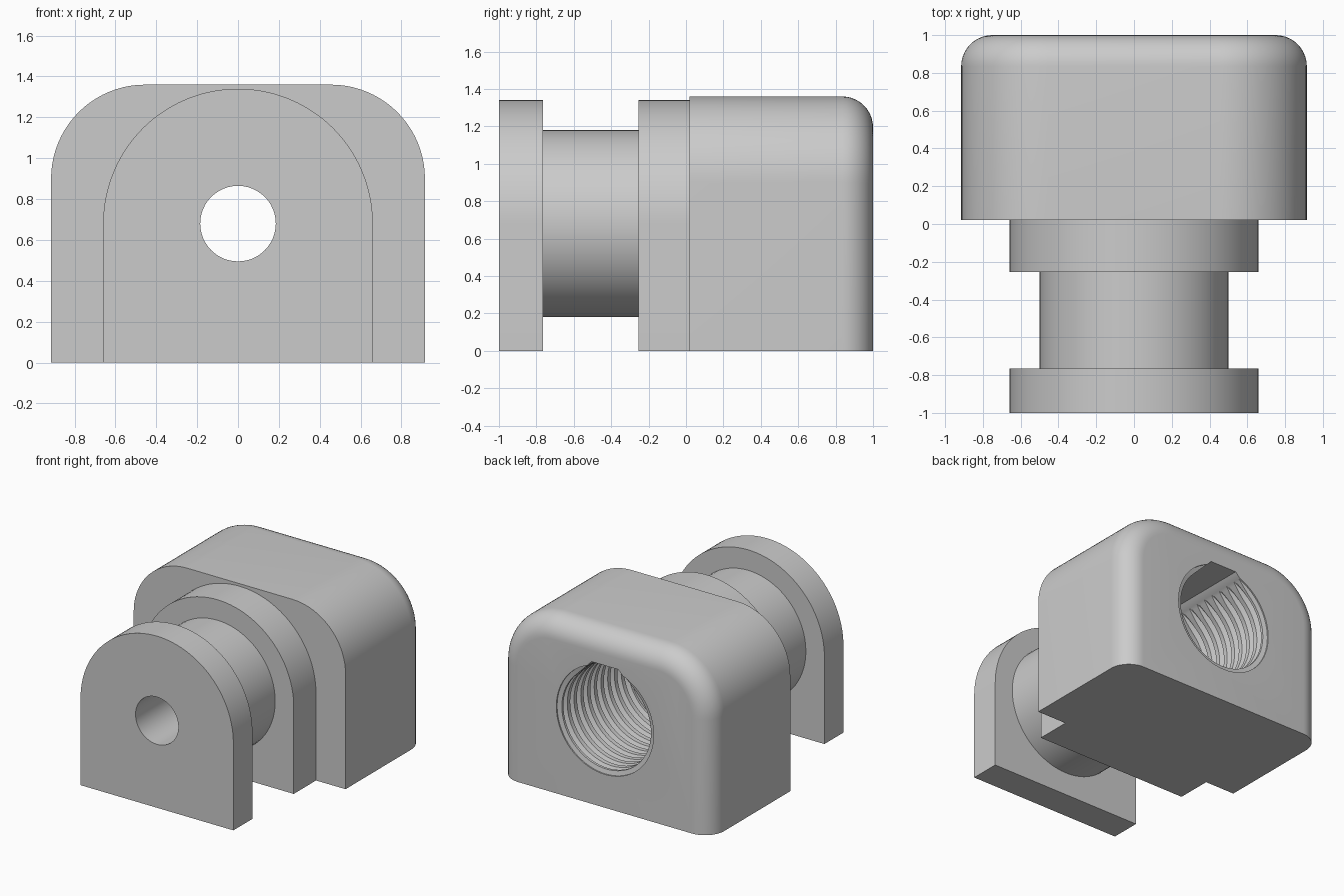
import bpy, bmesh, math

if "Cube" in bpy.data.objects:
    bpy.data.objects.remove(bpy.data.objects["Cube"])

AXIS_Z = 0.68          # height of the common bore axis

grey = bpy.data.materials.new("plain grey")
grey.diffuse_color = (0.6, 0.6, 0.6, 1)
grey.use_nodes = True
grey.node_tree.nodes["Principled BSDF"].inputs["Base Color"].default_value = grey.diffuse_color


def arc(cx, cz, r, a0, a1, n):
    """Points on an arc in the xz plane, angles in degrees."""
    return [(cx + r * math.cos(math.radians(a0 + (a1 - a0) * i / n)),
             cz + r * math.sin(math.radians(a0 + (a1 - a0) * i / n))) for i in range(n + 1)]


def make(name, bm):
    bmesh.ops.recalc_face_normals(bm, faces=bm.faces)
    me = bpy.data.meshes.new(name)
    bm.to_mesh(me)
    bm.free()
    me.materials.append(grey)
    ob = bpy.data.objects.new(name, me)
    bpy.context.collection.objects.link(ob)
    return ob


def prism(name, pts, y0, y1, fillet=0):
    """Extrude an xz outline along y; optionally round the back edge except at the base."""
    bm = bmesh.new()
    face = bm.faces.new([bm.verts.new((x, y0, z)) for x, z in pts])
    ext = bmesh.ops.extrude_face_region(bm, geom=[face])
    bmesh.ops.translate(bm, vec=(0, y1 - y0, 0),
                        verts=[g for g in ext["geom"] if isinstance(g, bmesh.types.BMVert)])
    if fillet:
        edges = [e for e in bm.edges if all(abs(v.co.y - y1) < 1e-5 for v in e.verts)
                 and any(v.co.z > 1e-5 for v in e.verts)]
        bmesh.ops.bevel(bm, geom=edges, offset=fillet, segments=10, profile=0.5,
                        affect='EDGES', clamp_overlap=False)
    return make(name, bm)


def lathe(name, prof, n=72):
    """Revolve (radius, y) points about the bore axis, with flat ends."""
    bm = bmesh.new()
    rings = [[bm.verts.new((r * math.cos(2 * math.pi * i / n), y,
                            AXIS_Z + r * math.sin(2 * math.pi * i / n))) for i in range(n)]
             for r, y in prof]
    for a, b in zip(rings, rings[1:]):
        for i in range(n):
            bm.faces.new((a[i], a[(i + 1) % n], b[(i + 1) % n], b[i]))
    bm.faces.new(rings[0])
    bm.faces.new(rings[-1])
    return make(name, bm)


def boolean(target, tool, op):
    mod = target.modifiers.new("bool", 'BOOLEAN')
    mod.operation, mod.object, mod.solver = op, tool, 'EXACT'
    bpy.context.view_layer.objects.active = target
    bpy.ops.object.modifier_apply(modifier=mod.name)
    bpy.data.objects.remove(tool)


# Main block: rounded top corners and a rounded back edge
block_outline = ([(-0.915, 0), (0.915, 0)] + arc(0.455, 0.90, 0.46, 0, 90, 20)
                 + arc(-0.455, 0.90, 0.46, 90, 180, 20))
body = prism("mount_body", block_outline, 0.02, 1.0, 0.165)

# Arched collar, front plate and the round neck between them
arch = [(-0.66, 0), (0.66, 0)] + arc(0, AXIS_Z, 0.66, 0, 180, 56)
boolean(body, prism("collar", arch, -0.255, 0.1), 'UNION')
boolean(body, lathe("neck", [(0.5, -0.8), (0.5, -0.2)]), 'UNION')
boolean(body, prism("front_plate", arch, -1.0, -0.765), 'UNION')

# Threaded socket from the back, with a flat-topped teardrop relief
pitch, bottom, minor, major = 0.083, 0.15, 0.37, 0.42
thread = [(minor, bottom)]
for i in range(10):
    y = bottom + pitch * i
    thread += [(minor, y + 0.01), (major, y + 0.036), (major, y + 0.047), (minor, y + 0.073)]
thread += [(minor, 0.978), (major, 0.99), (major, 1.1)]
boolean(body, lathe("thread_cutter", thread), 'DIFFERENCE')
r, top = 0.385, 0.43
flat = r * math.sqrt(2) - top
relief = arc(0, AXIS_Z, r, 135, 405, 54) + [(flat, AXIS_Z + top), (-flat, AXIS_Z + top)]
boolean(body, prism("relief_cutter", relief, bottom, 1.1), 'DIFFERENCE')

# Through bore
boolean(body, lathe("bore_cutter", [(0.185, -1.1), (0.185, 0.5)], 48), 'DIFFERENCE')

bpy.ops.object.select_all(action='DESELECT')
body.select_set(True)
bpy.context.view_layer.objects.active = body
bpy.ops.object.shade_smooth_by_angle(angle=math.radians(25))
